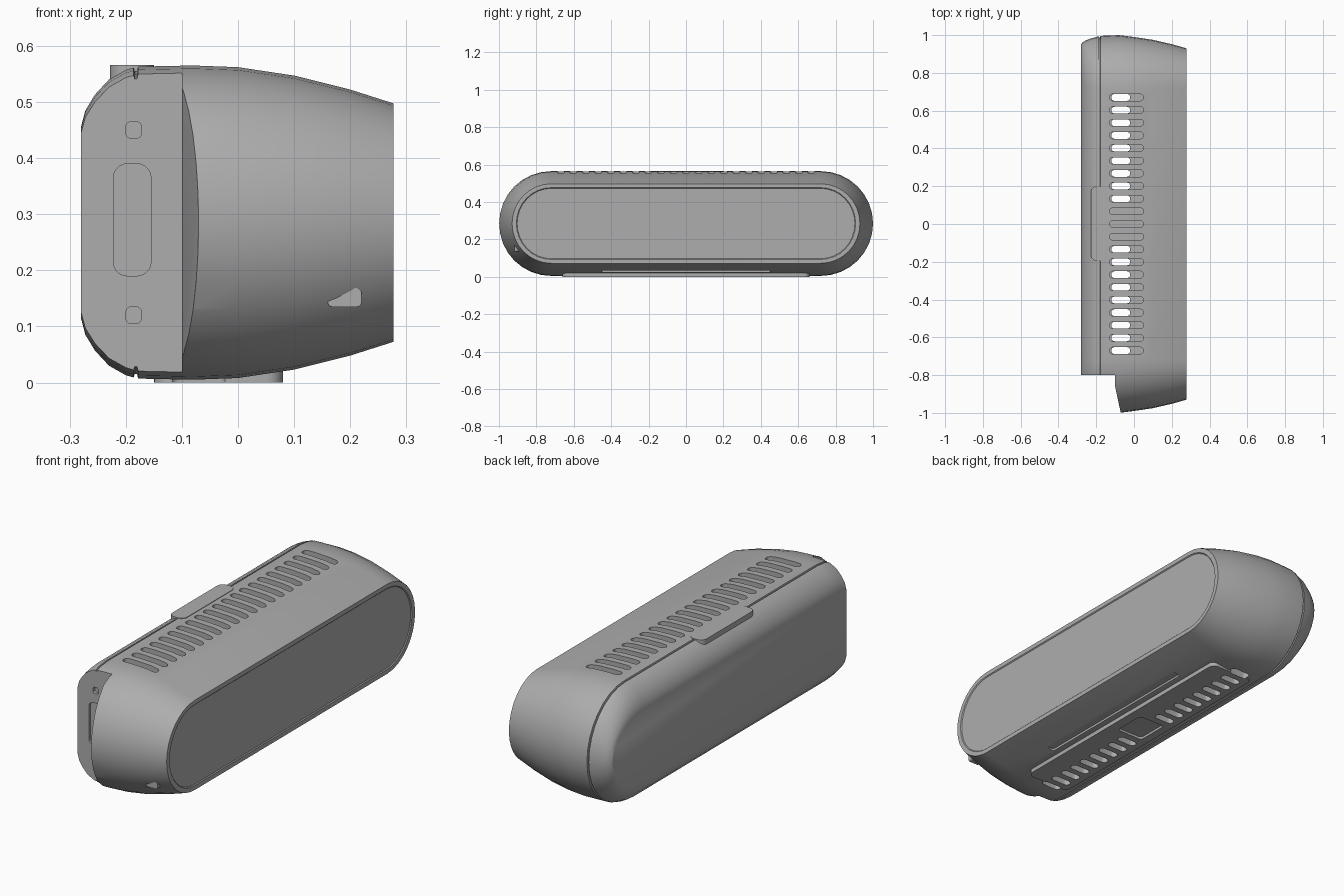
import bpy, bmesh
from math import sin, cos, pi, radians
from mathutils import Vector

old = bpy.data.objects.get("Cube")
if old:
    bpy.data.objects.remove(old, do_unlink=True)

grey = bpy.data.materials.new("light grey plastic")
colour = (0.42, 0.42, 0.42, 1)
grey.diffuse_color = colour
grey.use_nodes = True
grey.node_tree.nodes["Principled BSDF"].inputs["Base Color"].default_value = colour

MID_Z = 0.285
STRAIGHT = 0.72


def finish(name, bm):
    bmesh.ops.recalc_face_normals(bm, faces=bm.faces)
    mesh = bpy.data.meshes.new(name)
    bm.to_mesh(mesh)
    bm.free()
    mesh.materials.append(grey)
    ob = bpy.data.objects.new(name, mesh)
    bpy.context.collection.objects.link(ob)
    return ob


def loft(bm, rings):
    loops = [[bm.verts.new(p) for p in ring] for ring in rings]
    n = len(loops[0])
    for a, b in zip(loops, loops[1:]):
        for i in range(n):
            j = (i + 1) % n
            bm.faces.new((a[i], a[j], b[j], b[i]))
    bm.faces.new(loops[0])
    bm.faces.new(loops[-1])


def prism(bm, outline, lo, hi, axis="z"):
    def place(u, v, w):
        return Vector((u, v, w)) if axis == "z" else Vector((u, w, v))
    loft(bm, [[place(u, v, w) for u, v in outline] for w in (lo, hi)])


def rounded(u0, u1, v0, v1, r, steps=5):
    points = []
    corners = [(u1 - r, v1 - r), (u0 + r, v1 - r), (u0 + r, v0 + r), (u1 - r, v0 + r)]
    for k, (u, v) in enumerate(corners):
        for s in range(steps + 1):
            a = (k + s / steps) * pi / 2
            points.append((u + r * cos(a), v + r * sin(a)))
    return points


def boolean(ob, tool, operation):
    mod = ob.modifiers.new("cut", "BOOLEAN")
    mod.operation = operation
    mod.solver = "EXACT"
    mod.object = tool
    bpy.context.view_layer.objects.active = ob
    bpy.ops.object.modifier_apply(modifier=mod.name)
    bpy.data.objects.remove(tool, do_unlink=True)


def smooth(ob):
    bpy.ops.object.select_all(action="DESELECT")
    ob.select_set(True)
    bpy.context.view_layer.objects.active = ob
    bpy.ops.object.shade_smooth_by_angle(angle=radians(28))


def stadium(x, half_height, half_length, steps=16):
    ring = []
    for side in (1, -1):
        for s in range(steps + 1):
            a = -pi / 2 + pi * s / steps
            y = side * (STRAIGHT + (half_length - STRAIGHT) * cos(a))
            ring.append((x, y, MID_Z + side * half_height * sin(a)))
    return ring


# Main body: x, half height, half length, with a parting groove and recessed end face
profile = [
    (-0.28, 0.17, 0.95), (-0.272, 0.20, 0.962), (-0.255, 0.228, 0.972),
    (-0.23, 0.255, 0.982), (-0.2, 0.272, 0.99), (-0.186, 0.276, 0.994),
    (-0.184, 0.27, 0.987), (-0.18, 0.27, 0.987), (-0.178, 0.278, 0.996),
    (-0.08, 0.28, 1.0), (0, 0.277, 0.99), (0.1, 0.262, 0.975),
    (0.2, 0.237, 0.952), (0.277, 0.2125, 0.93),
    (0.277, 0.192, 0.907), (0.273, 0.188, 0.903),
]
bm = bmesh.new()
loft(bm, [stadium(*p) for p in profile])
body = finish("body", bm)

# Flat foot pad under the body
bm = bmesh.new()
prism(bm, rounded(-0.15, 0.08, -0.66, 0.66, 0.03), 0, 0.03)
boolean(body, finish("foot_pad", bm), "UNION")

# Step cut out of one front corner
bm = bmesh.new()
prism(bm, [(-0.5, -0.8), (-0.1, -0.8), (-0.1, -0.86), (-0.07, -1.0),
           (-0.07, -1.2), (-0.5, -1.2)], -1, 1)
boolean(body, finish("corner_step", bm), "DIFFERENCE")

# Inner chamber behind the vents
bm = bmesh.new()
prism(bm, rounded(-0.16, 0.08, -0.7, 0.7, 0.02), 0.04, 0.53)
boolean(body, finish("chamber", bm), "DIFFERENCE")

# Vent slots above and below; the lower row skips the middle
bm = bmesh.new()
for i in range(-10, 11):
    y = i * 0.067
    prism(bm, rounded(-0.13, 0.05, y - 0.018, y + 0.018, 0.0175), 0.5, 0.62)
    if abs(i) > 1:
        prism(bm, rounded(-0.12, -0.02, y - 0.018, y + 0.018, 0.0175), -0.05, 0.06)
boolean(body, finish("vent_slots", bm), "DIFFERENCE")

# Shallow recesses: front port, two screw seats, underside latch and seam
bm = bmesh.new()
prism(bm, rounded(-0.222, -0.155, 0.19, 0.39, 0.025), -0.85, -0.788, "y")
for z in (0.12, 0.45):
    prism(bm, rounded(-0.2, -0.172, z - 0.015, z + 0.015, 0.01), -0.85, -0.785, "y")
prism(bm, rounded(-0.11, 0.03, -0.08, 0.08, 0.015), -0.05, 0.012)
prism(bm, rounded(0.105, 0.14, -0.45, 0.45, 0.005), -0.05, 0.035)
boolean(body, finish("recesses", bm), "DIFFERENCE")
smooth(body)

# Sliding catch on the top edge
bm = bmesh.new()
prism(bm, rounded(-0.228, -0.15, -0.195, 0.2, 0.03), 0.53, 0.566)
smooth(finish("top_catch", bm))

# Small button on the front end
bm = bmesh.new()
prism(bm, rounded(0.16, 0.22, 0.135, 0.168, 0.008), -0.918, -0.87, "y")
smooth(finish("front_button", bm))
